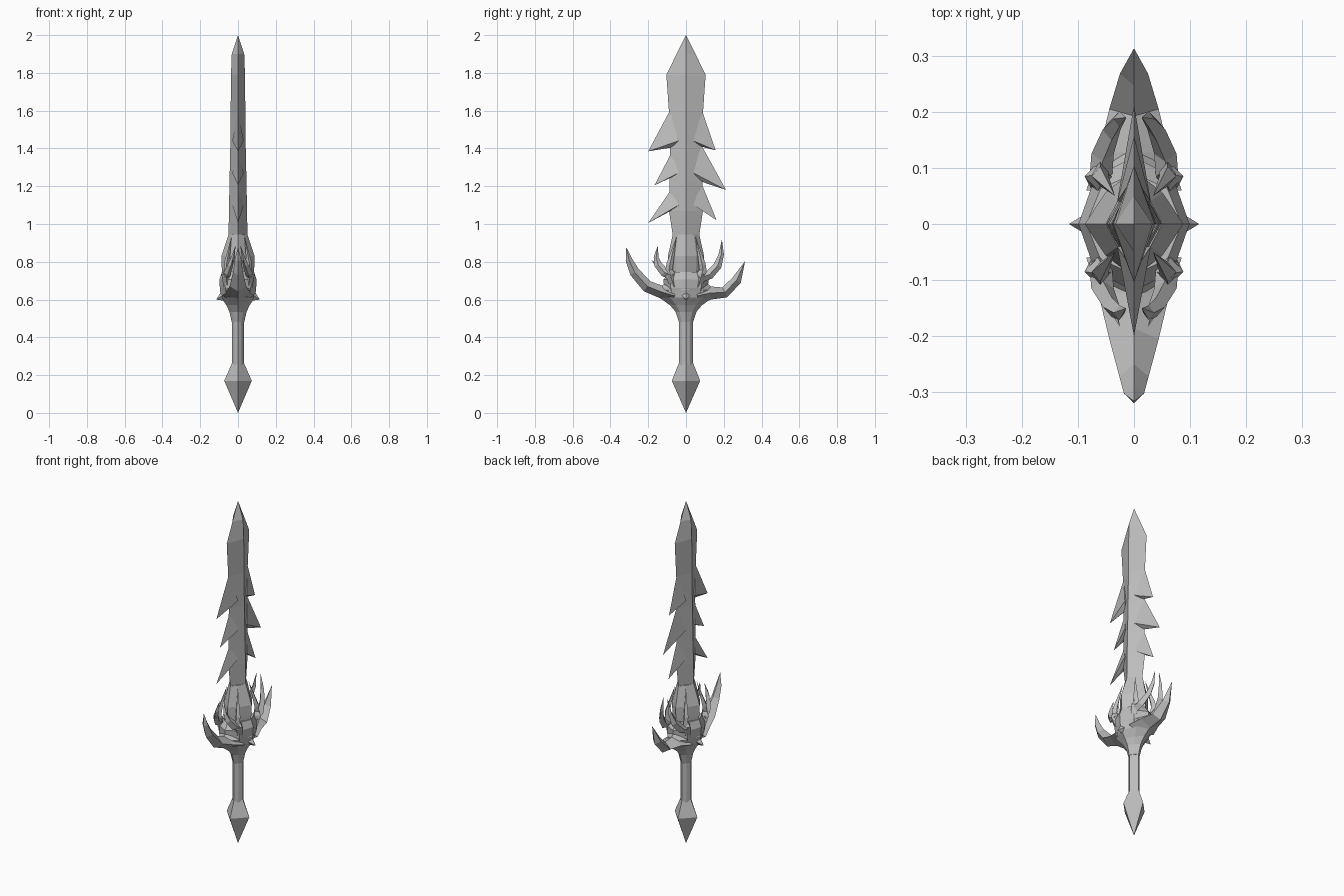
import bpy, bmesh
from mathutils import Vector

cube = bpy.data.objects.get("Cube")
if cube:
    bpy.data.objects.remove(cube)

steel = bpy.data.materials.new("grey steel")
steel.use_nodes = True
STEEL_COLOUR = (0.52, 0.52, 0.52, 1)
steel.diffuse_color = STEEL_COLOUR
shader = next(n for n in steel.node_tree.nodes if n.type == 'BSDF_PRINCIPLED')
shader.inputs["Base Color"].default_value = STEEL_COLOUR
shader.inputs["Roughness"].default_value = 0.7


def finish(name, bm):
    bmesh.ops.remove_doubles(bm, verts=bm.verts, dist=0.0004)
    bmesh.ops.recalc_face_normals(bm, faces=bm.faces)
    mesh = bpy.data.meshes.new(name)
    bm.to_mesh(mesh)
    bm.free()
    mesh.materials.append(steel)
    ob = bpy.data.objects.new(name, mesh)
    bpy.context.collection.objects.link(ob)
    return ob


def skin(name, rings):
    """Join a series of equal rings into a closed, flat-faced solid."""
    bm = bmesh.new()
    loops = [[bm.verts.new(p) for p in ring] for ring in rings]
    for a, b in zip(loops, loops[1:]):
        for i in range(len(a)):
            j = (i + 1) % len(a)
            bm.faces.new((a[i], a[j], b[j], b[i]))
    bm.faces.new(loops[0][::-1])
    bm.faces.new(loops[-1])
    return finish(name, bm)


def stack(name, levels, bulge=None):
    """Loft horizontal sections (z, half x, half y): diamond, or eight-sided with a bulge."""
    if bulge:
        b = bulge
        unit = [(1, 0), (b, b), (0, 1), (-b, b), (-1, 0), (-b, -b), (0, -1), (b, -b)]
    else:
        unit = [(1, 0), (0, 1), (-1, 0), (0, -1)]
    return skin(name, [[(u * hx, v * hy, z) for u, v in unit] for z, hx, hy in levels])


def horn(name, path):
    """Sweep a diamond along points (x, y, z, half width, half depth)."""
    pts = [Vector(p[:3]) for p in path]
    rings = []
    for i, p in enumerate(pts):
        t = pts[min(i + 1, len(pts) - 1)] - pts[max(i - 1, 0)]
        n = t.cross(Vector((1, 0, 0))).normalized() * path[i][4]
        s = Vector((path[i][3], 0, 0))
        rings.append([p + s, p + n, p - s, p - n])
    return skin(name, rings)


def tooth(name, top, tip, notch, inner):
    """Barb: a thin wedge with its edge on the blade plane and a thick root."""
    bm = bmesh.new()
    a, b, c = (bm.verts.new((0, *p)) for p in (top, tip, notch))
    root_y, root_z = inner
    l = bm.verts.new((0.03, root_y, root_z))
    r = bm.verts.new((-0.03, root_y, root_z))
    for face in ((a, b, l), (b, c, l), (b, a, r), (c, b, r), (a, l, r), (l, c, r)):
        bm.faces.new(face)
    finish(name, bm)


# Blade
stack("blade", [
    (0.72, 0.07, 0.08), (0.94, 0.05, 0.07), (1.07, 0.048, 0.09), (1.22, 0.045, 0.088),
    (1.4, 0.041, 0.085), (1.59, 0.039, 0.09), (1.79, 0.037, 0.104), (1.9, 0.033, 0.05), (2, 0, 0)])

# Barbs on both cutting edges
tooth("upper_back_tooth", (0.085, 1.6), (0.157, 1.39), (0.08, 1.41), (0.04, 1.44))
tooth("middle_back_tooth", (0.08, 1.42), (0.212, 1.18), (0.08, 1.225), (0.04, 1.27))
tooth("lower_back_tooth", (0.08, 1.22), (0.162, 1.02), (0.08, 1.075), (0.04, 1.1))
tooth("upper_front_tooth", (-0.085, 1.6), (-0.2, 1.385), (-0.075, 1.405), (-0.04, 1.44))
tooth("middle_front_tooth", (-0.075, 1.38), (-0.167, 1.205), (-0.08, 1.245), (-0.04, 1.27))
tooth("lower_front_tooth", (-0.08, 1.18), (-0.2, 1.005), (-0.08, 1.07), (-0.04, 1.1))

# Socket that grips the blade, and the collar beneath it
stack("blade_socket", [(0.7, 0.08, 0.09), (0.77, 0.086, 0.094), (0.83, 0.088, 0.096),
                       (0.945, 0.05, 0.07)], bulge=0.58)
stack("collar", [(0.62, 0.085, 0.1), (0.66, 0.096, 0.115), (0.705, 0.099, 0.12),
                 (0.745, 0.085, 0.09)], bulge=0.7)

# Guard, handle and pommel
stack("guard_body", [(0.48, 0.033, 0.037), (0.535, 0.045, 0.055), (0.57, 0.062, 0.085),
                     (0.61, 0.088, 0.14), (0.65, 0.096, 0.15), (0.68, 0.09, 0.12)], bulge=0.6)
stack("handle", [(0.25, 0.031, 0.037), (0.5, 0.031, 0.037)], bulge=0.6)
stack("pommel", [(0, 0, 0), (0.17, 0.073, 0.075), (0.265, 0.031, 0.037)])

# Large guard horns
horn("back_guard_horn", [
    (0, 0.06, 0.62, 0.085, 0.045), (0, 0.13, 0.635, 0.062, 0.035), (0, 0.205, 0.638, 0.044, 0.029),
    (0, 0.268, 0.702, 0.025, 0.026), (0, 0.313, 0.803, 0, 0)])
horn("front_guard_horn", [
    (0, -0.06, 0.62, 0.085, 0.045), (0, -0.13, 0.64, 0.062, 0.033), (0, -0.205, 0.67, 0.044, 0.032),
    (0, -0.272, 0.745, 0.026, 0.027), (0, -0.302, 0.81, 0.018, 0.018), (0, -0.316, 0.878, 0, 0)])

# Mirrored claws, prongs and side spikes
for side, s in (("left", 1), ("right", -1)):
    horn(side + "_back_claw", [
        (s * 0.06, 0.07, 0.715, 0.02, 0.026), (s * 0.056, 0.125, 0.732, 0.02, 0.025),
        (s * 0.04, 0.168, 0.78, 0.016, 0.022), (s * 0.026, 0.187, 0.84, 0.011, 0.014),
        (s * 0.014, 0.19, 0.92, 0, 0)])
    horn(side + "_front_claw", [
        (s * 0.06, -0.07, 0.725, 0.02, 0.024), (s * 0.056, -0.115, 0.745, 0.02, 0.024),
        (s * 0.04, -0.148, 0.785, 0.015, 0.02), (s * 0.026, -0.158, 0.825, 0.01, 0.013),
        (s * 0.014, -0.15, 0.885, 0, 0)])
    horn(side + "_front_barb", [
        (s * 0.045, -0.135, 0.76, 0.012, 0.014), (s * 0.025, -0.183, 0.81, 0, 0)])
    for end, e in (("back", 1), ("front", -1)):
        horn(f"{side}_{end}_prong", [
            (s * 0.06, e * 0.095, 0.72, 0.014, 0.02), (s * 0.06, e * 0.085, 0.79, 0.015, 0.018),
            (s * 0.034, e * 0.05, 0.935, 0, 0)])
        # Cheek plates on the collar
        horn(f"{side}_{end}_cheek", [
            (s * 0.055, e * 0.06, 0.66, 0.02, 0.02), (s * 0.064, e * 0.085, 0.735, 0.024, 0.026),
            (s * 0.05, e * 0.09, 0.79, 0, 0)])
    skin(side + "_spike", [
        [(s * 0.08, 0, 0.655), (s * 0.08, 0.022, 0.622), (s * 0.08, 0, 0.595), (s * 0.08, -0.022, 0.622)],
        [(s * 0.116, 0, 0.6)] * 4])
